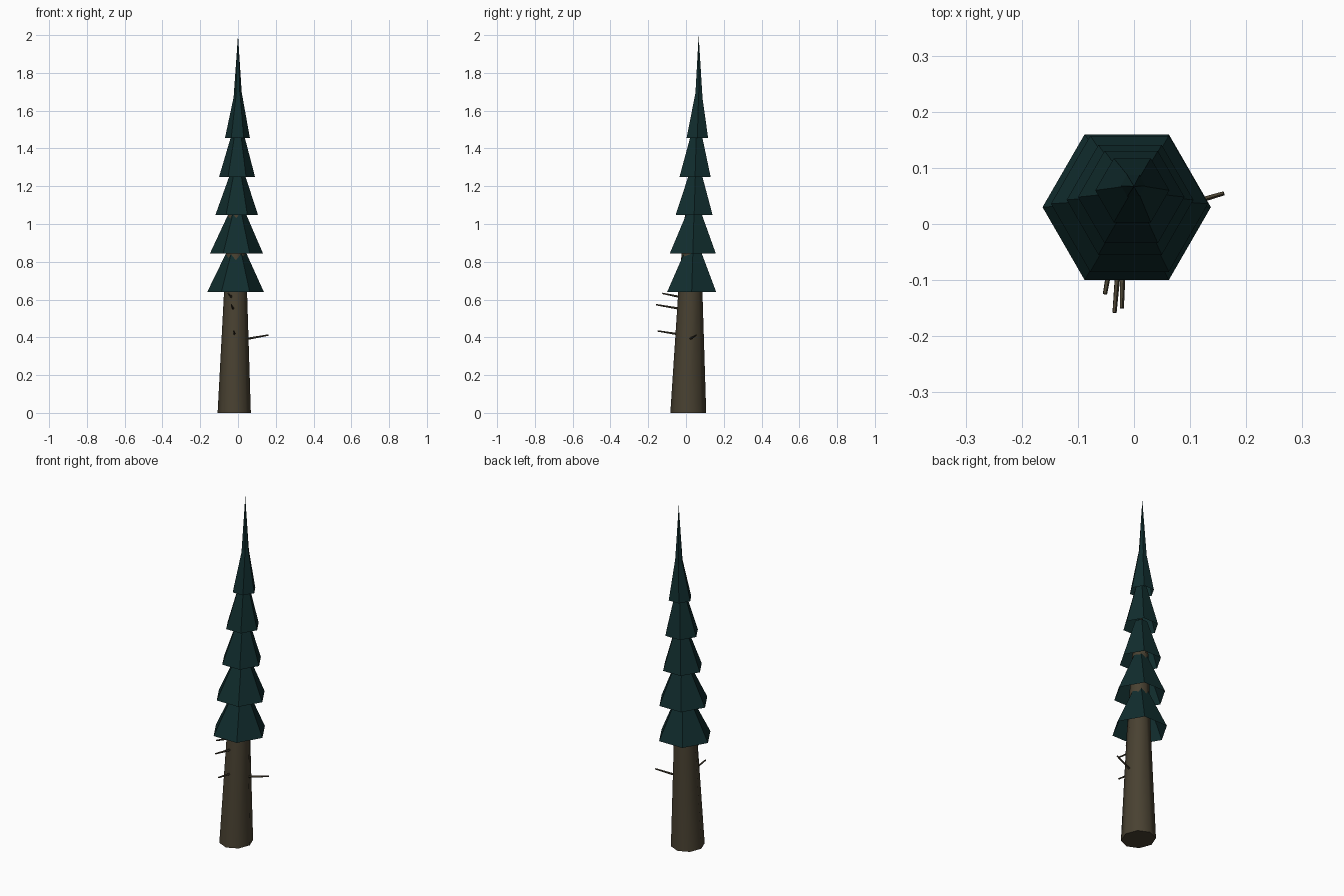
import bpy, bmesh, math
from mathutils import Vector

if "Cube" in bpy.data.objects:
    bpy.data.objects.remove(bpy.data.objects["Cube"])


def material(name, rgb):
    m = bpy.data.materials.new(name)
    m.diffuse_color = (*rgb, 1)
    m.use_nodes = True
    m.node_tree.nodes["Principled BSDF"].inputs["Base Color"].default_value = m.diffuse_color
    return m


BARK = material("brown bark", (0.066, 0.053, 0.031))
NEEDLES = material("dark green needles", (0.0055, 0.026, 0.027))


def loft(name, rings, sides, mat, turn=0.0, cap_start=False, axis=None, smooth=False):
    """Skin rings of (centre, rx, ry); a ring of zero radius becomes a point."""
    bm = bmesh.new()
    rot = Vector((0, 0, 1)).rotation_difference(axis) if axis else None
    loops = []
    for c, rx, ry in rings:
        loop = []
        for i in range(1 if rx == 0 else sides):
            a = turn + 2 * math.pi * i / sides
            p = Vector((rx * math.cos(a), ry * math.sin(a), 0))
            if rot:
                p.rotate(rot)
            loop.append(bm.verts.new(Vector(c) + p))
        loops.append(loop)
    for lo, hi in zip(loops, loops[1:]):
        for i in range(sides):
            j = (i + 1) % sides
            if len(hi) == 1:
                bm.faces.new((lo[i], lo[j], hi[0]))
            else:
                bm.faces.new((lo[i], lo[j], hi[j], hi[i]))
    if cap_start:
        bm.faces.new(loops[0][::-1])
    me = bpy.data.meshes.new(name)
    bm.to_mesh(me)
    bm.free()
    me.materials.append(mat)
    for f in me.polygons:
        f.use_smooth = smooth and len(f.vertices) == 4
    ob = bpy.data.objects.new(name, me)
    bpy.context.collection.objects.link(ob)
    return ob


# tapering, slightly leaning trunk
loft("trunk", [((-0.02, 0.012, 0), 0.088, 0.095),
               ((-0.013, 0.023, 0.64), 0.061, 0.064),
               ((-0.009, 0.04, 1.08), 0.043, 0.043),
               ((-0.006, 0.052, 1.35), 0.0, 0.0)],
     8, BARK, cap_start=True, smooth=True)

# hollow hexagonal branch skirts: base z, base centre, base radius, top z, top radius
tiers = [(0.64, -0.013, 0.030, 0.150, 0.87, 0.042),
         (0.845, -0.008, 0.036, 0.140, 1.07, 0.039),
         (1.047, -0.007, 0.043, 0.113, 1.275, 0.035),
         (1.25, -0.005, 0.048, 0.095, 1.48, 0.031),
         (1.455, -0.003, 0.060, 0.066, 1.70, 0.018)]
for n, (z, x, y, r, zt, rt) in enumerate(tiers, 1):
    loft(f"branch_tier_{n}", [((x, y, z), r, r), ((x + 0.004, y + 0.007, zt), rt, rt)],
         6, NEEDLES)

# pointed tip
loft("tree_tip", [((-0.001, 0.068, 1.66), 0.023, 0.023), ((0, 0.067, 2.0), 0, 0)], 6, NEEDLES)

# bare dead twigs on the trunk
twigs = [((0.02, 0.014, 0.387), (0.16, 0.055, 0.412)),
         ((-0.03, 0.0, 0.608), (-0.052, -0.125, 0.633)),
         ((-0.022, 0.0, 0.546), (-0.035, -0.158, 0.573)),
         ((-0.018, 0.0, 0.41), (-0.022, -0.15, 0.434))]
for n, (a, b) in enumerate(twigs, 1):
    d = (Vector(b) - Vector(a)).normalized()
    loft(f"twig_{n}", [(b, 0.004, 0.004), (a, 0.007, 0.007)], 5, BARK,
         cap_start=True, axis=-d)
